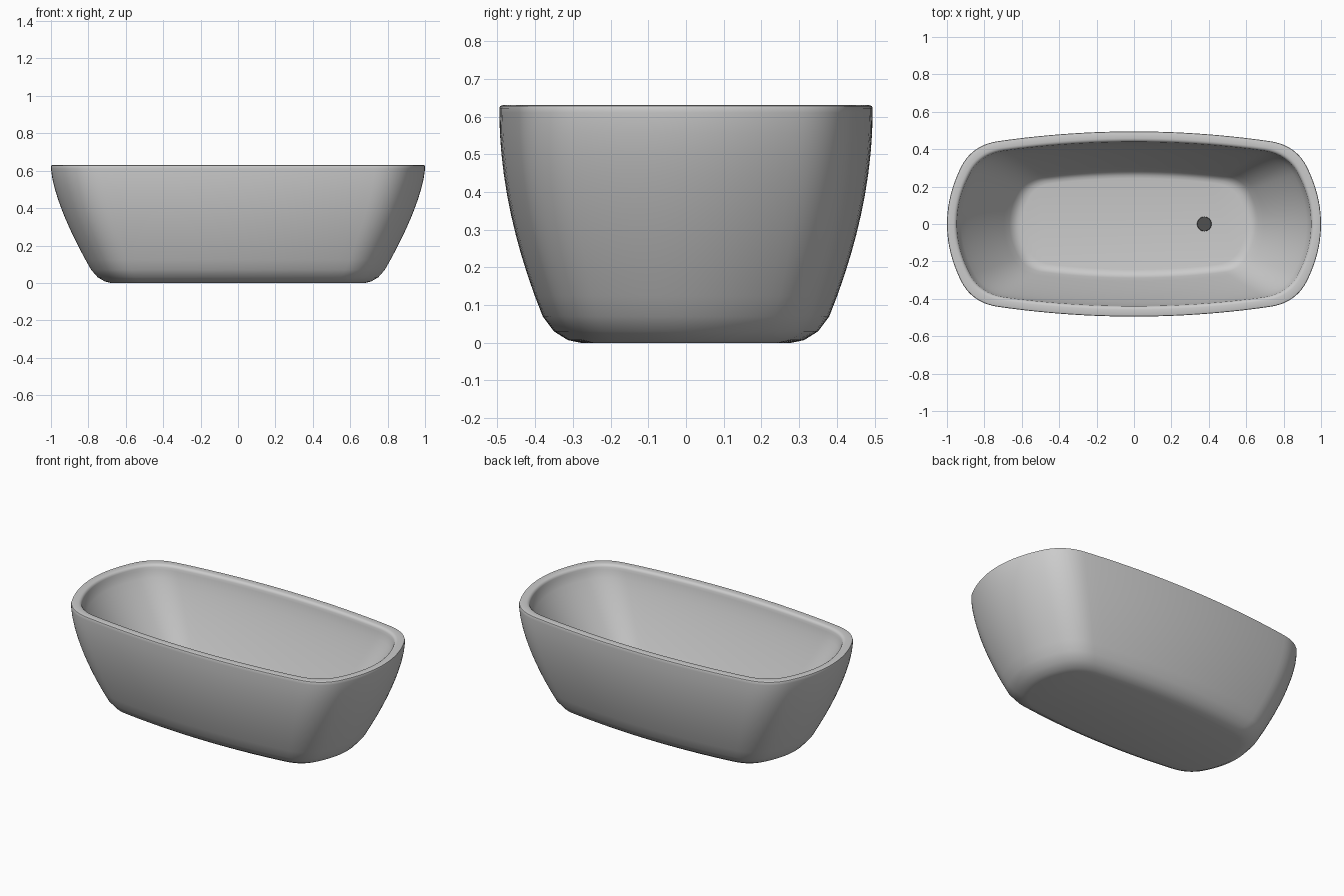
import bpy, bmesh, math

if "Cube" in bpy.data.objects:
    bpy.data.objects.remove(bpy.data.objects["Cube"])


def outline():
    """Unit plan of the tub: bowed sides and ends with soft corners."""
    n = 10
    side = [(0.73 * i / n, 1 - 0.2 * (0.73 * i / n) ** 2) for i in range(n)]
    p0, p1, p2 = (0.73, 0.893), (0.864, 0.853), (0.924, 0.62)
    corner = []
    for i in range(n):
        t = i / n
        corner.append(tuple((1 - t) ** 2 * a + 2 * t * (1 - t) * b + t * t * c
                            for a, b, c in zip(p0, p1, p2)))
    end = [(1 - 0.198 * (0.62 * (1 - i / n)) ** 2, 0.62 * (1 - i / n))
           for i in range(n + 1)]
    q = side + corner + end                      # (0,1) round to (1,0)
    half = q + [(x, -y) for x, y in q[-2::-1]]   # down to (0,-1)
    return half + [(-x, y) for x, y in half[-2:0:-1]]


def finish(name, bm):
    me = bpy.data.meshes.new(name)
    bm.to_mesh(me)
    bm.free()
    ob = bpy.data.objects.new(name, me)
    bpy.context.collection.objects.link(ob)
    bpy.ops.object.select_all(action='DESELECT')
    ob.select_set(True)
    bpy.context.view_layer.objects.active = ob
    bpy.ops.object.shade_smooth_by_angle(angle=math.radians(50))
    return ob


def loft(name, rings):
    """Skin a stack of (half length, half width, z) rings and cap both ends."""
    bm = bmesh.new()
    plan = outline()
    loops = [[bm.verts.new((a * u, b * v, z)) for u, v in plan] for a, b, z in rings]
    n = len(plan)
    for lo, hi in zip(loops, loops[1:]):
        for i in range(n):
            bm.faces.new((lo[i], lo[(i + 1) % n], hi[(i + 1) % n], hi[i]))
    bm.faces.new(loops[0])
    bm.faces.new(loops[-1])
    bmesh.ops.recalc_face_normals(bm, faces=bm.faces)
    return finish(name, bm)


def wall(top, bottom, px, py, steps=10):
    """Bulging wall rings from bottom (a, b, z) up to top."""
    rings = []
    for i in range(steps + 1):
        t = 1 - i / steps
        rings.append((top[0] - (top[0] - bottom[0]) * t ** px,
                      top[1] - (top[1] - bottom[1]) * t ** py,
                      top[2] - (top[2] - bottom[2]) * t))
    return rings


# tub shell: base curve, outside wall, rim, inside wall, floor curve
base = [(0.68, 0.28, 0), (0.71, 0.313, 0.007), (0.75, 0.35, 0.03)]
outside = wall((1.0, 0.495, 0.61), (0.785, 0.38, 0.07), 1.45, 1.9)
rim = [(1.0, 0.495, 0.622), (0.998, 0.493, 0.628), (0.992, 0.487, 0.63),
       (0.966, 0.458, 0.63), (0.957, 0.449, 0.628), (0.951, 0.443, 0.623),
       (0.947, 0.439, 0.615)]
inside = wall((0.945, 0.437, 0.6), (0.665, 0.288, 0.19), 1.1, 1.2)[::-1]
floor = [(0.645, 0.276, 0.17), (0.622, 0.26, 0.16), (0.6, 0.243, 0.157)]
loft("bathtub_shell", base + outside + rim + inside + floor)

# dark drain cover on the tub floor
bm = bmesh.new()
bmesh.ops.create_cone(bm, cap_ends=True, segments=32, radius1=0.04,
                      radius2=0.037, depth=0.008)
bmesh.ops.translate(bm, verts=bm.verts, vec=(0.376, 0, 0.158))
drain = finish("drain_cover", bm)
mat = bpy.data.materials.new("dark_drain")
mat.diffuse_color = (0.08, 0.08, 0.08, 1)
mat.use_nodes = True
mat.node_tree.nodes["Principled BSDF"].inputs["Base Color"].default_value = mat.diffuse_color
drain.data.materials.append(mat)
